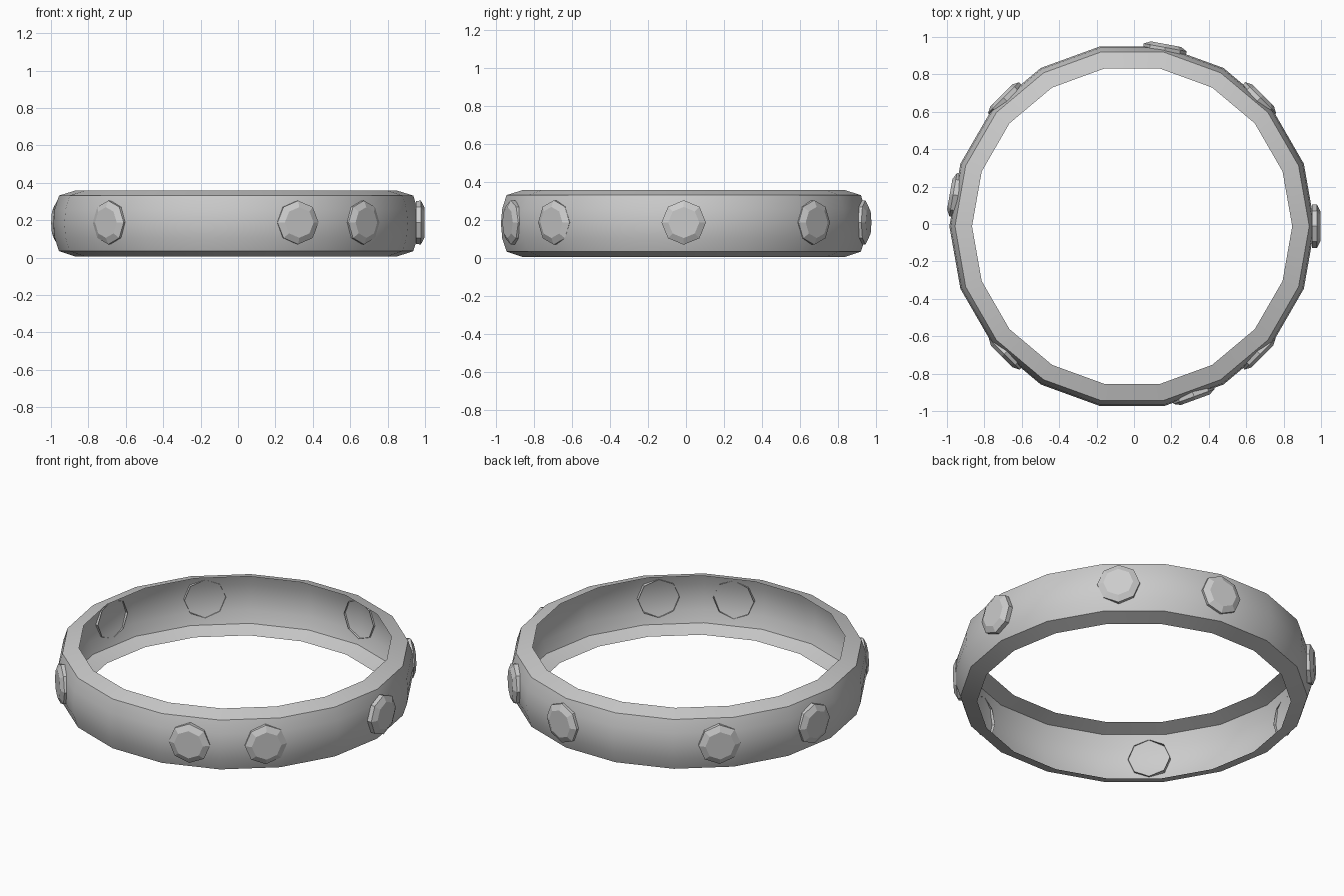
import bpy, bmesh, math
from mathutils import Matrix, Vector

if "Cube" in bpy.data.objects:
    bpy.data.objects.remove(bpy.data.objects["Cube"])

CX, CY, CZ = -0.01, -0.012, 0.185


def finish(bm, name, angle):
    bmesh.ops.recalc_face_normals(bm, faces=bm.faces)
    me = bpy.data.meshes.new(name)
    bm.to_mesh(me)
    bm.free()
    ob = bpy.data.objects.new(name, me)
    bpy.context.collection.objects.link(ob)
    bpy.ops.object.select_all(action='DESELECT')
    ob.select_set(True)
    bpy.context.view_layer.objects.active = ob
    bpy.ops.object.shade_smooth_by_angle(angle=math.radians(angle))
    return ob


def loft(bm, rings):
    for a, b in zip(rings, rings[1:]):
        n = len(a)
        for i in range(n):
            j = (i + 1) % n
            bm.faces.new((a[i], a[j], b[j], b[i]))


# Band: 18-sided shell, open on the inside, with sloping rims
profile = [(0.856, 0.005), (0.947, 0.035), (0.97, 0.105), (0.977, 0.183),
           (0.97, 0.26), (0.947, 0.332), (0.856, 0.36)]
bm = bmesh.new()
rings = []
for r, z in profile:
    rings.append([bm.verts.new((CX + r * math.cos(math.radians(20 * i)),
                                CY + r * math.sin(math.radians(20 * i)), z))
                  for i in range(18)])
loft(bm, rings)
for f in bm.faces:
    f.normal_update()
band = finish(bm, "band", 35)
band.data.update()
# Make the shell face outward
if band.data.polygons[40].normal.dot(band.data.polygons[40].center) < 0:
    band.data.flip_normals()


# Studs: eight-sided bevelled discs set radially: angle, front distance
studs = [(0, 1.006), (45, 0.99), (79.5, 0.99), (135, 0.99),
         (170, 0.99), (225, 0.985), (-70, 0.987), (-45, 0.985)]
for k, (ang, d) in enumerate(studs):
    bm = bmesh.new()
    rot = Matrix.Rotation(math.radians(ang), 4, 'Z')
    rings = []
    for r, depth in ((0.115, d - 0.045), (0.117, d - 0.018), (0.082, d)):
        ring = []
        for i in range(8):
            t = math.radians(45 * i)
            p = rot @ Vector((depth, r * math.cos(t), r * math.sin(t)))
            ring.append(bm.verts.new(p + Vector((CX, CY, CZ + 0.003))))
        rings.append(ring)
    loft(bm, rings)
    bm.faces.new(rings[-1])
    stud = finish(bm, f"stud_{k + 1}", 20)
    # Face the cap outward
    cap = stud.data.polygons[-1]
    if cap.normal.dot(rot @ Vector((1, 0, 0))) < 0:
        stud.data.flip_normals()
